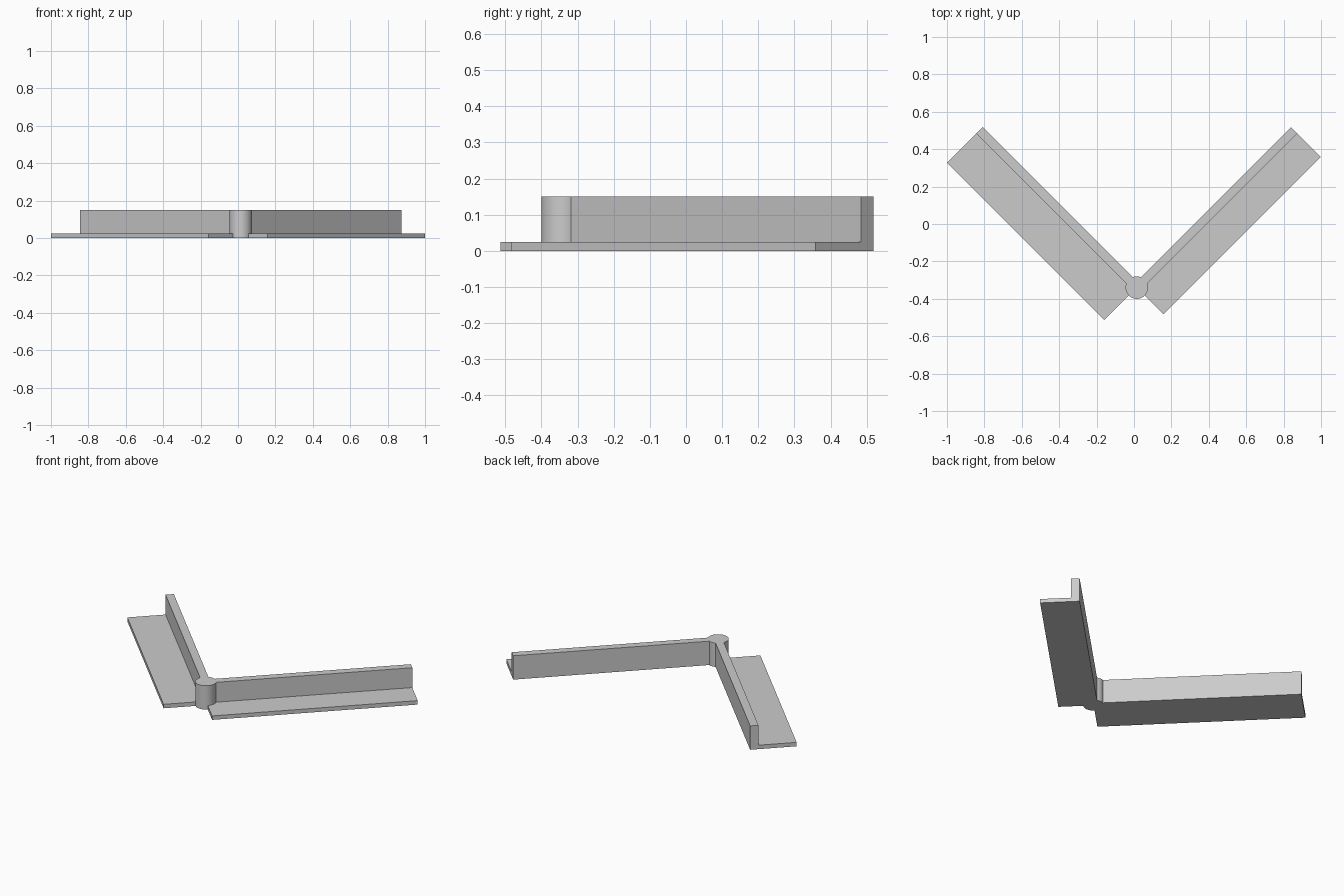
import bpy, bmesh, math
from mathutils import Vector

cube = bpy.data.objects.get("Cube")
if cube:
    bpy.data.objects.remove(cube, do_unlink=True)

PIVOT = Vector((0.015, -0.34, 0))
HEIGHT, BASE, HALF_WALL = 0.15, 0.025, 0.024

grey = bpy.data.materials.new("plain_grey")
grey.use_nodes = True
colour = (0.6, 0.6, 0.6, 1)
grey.diffuse_color = colour
grey.node_tree.nodes["Principled BSDF"].inputs["Base Color"].default_value = colour


def finish(name, bm):
    bmesh.ops.recalc_face_normals(bm, faces=bm.faces)
    mesh = bpy.data.meshes.new(name)
    bm.to_mesh(mesh)
    bm.free()
    mesh.materials.append(grey)
    obj = bpy.data.objects.new(name, mesh)
    bpy.context.collection.objects.link(obj)
    return obj


def arm(name, side, length, flange):
    """L-section extruded diagonally backwards from the pivot."""
    along = Vector((side, 1, 0)).normalized()
    out = Vector((side, -1, 0)).normalized()
    profile = [(-HALF_WALL, 0), (flange, 0), (flange, BASE),
               (HALF_WALL, BASE), (HALF_WALL, HEIGHT), (-HALF_WALL, HEIGHT)]
    bm = bmesh.new()
    verts = [bm.verts.new(PIVOT + out * u + Vector((0, 0, z))) for u, z in profile]
    face = bm.faces.new(verts)
    # Keep the starting face so the section is closed at both ends
    ext = bmesh.ops.extrude_face_region(bm, geom=[face], use_keep_orig=True)
    moved = [g for g in ext["geom"] if isinstance(g, bmesh.types.BMVert)]
    bmesh.ops.translate(bm, verts=moved, vec=along * length)
    return finish(name, bm)


# Two angle-section arms, the right one with a wider flange
arm("left_arm", 1, 1.19, 0.202)
arm("right_arm", -1, 1.19, 0.245)

# Round post joining the arms
bm = bmesh.new()
bmesh.ops.create_cone(bm, cap_ends=True, segments=64, radius1=0.06,
                      radius2=0.06, depth=HEIGHT)
bmesh.ops.translate(bm, verts=bm.verts, vec=PIVOT + Vector((0, 0, HEIGHT / 2)))
post = finish("corner_post", bm)
bpy.ops.object.select_all(action="DESELECT")
post.select_set(True)
bpy.context.view_layer.objects.active = post
bpy.ops.object.shade_smooth_by_angle(angle=math.radians(30))
